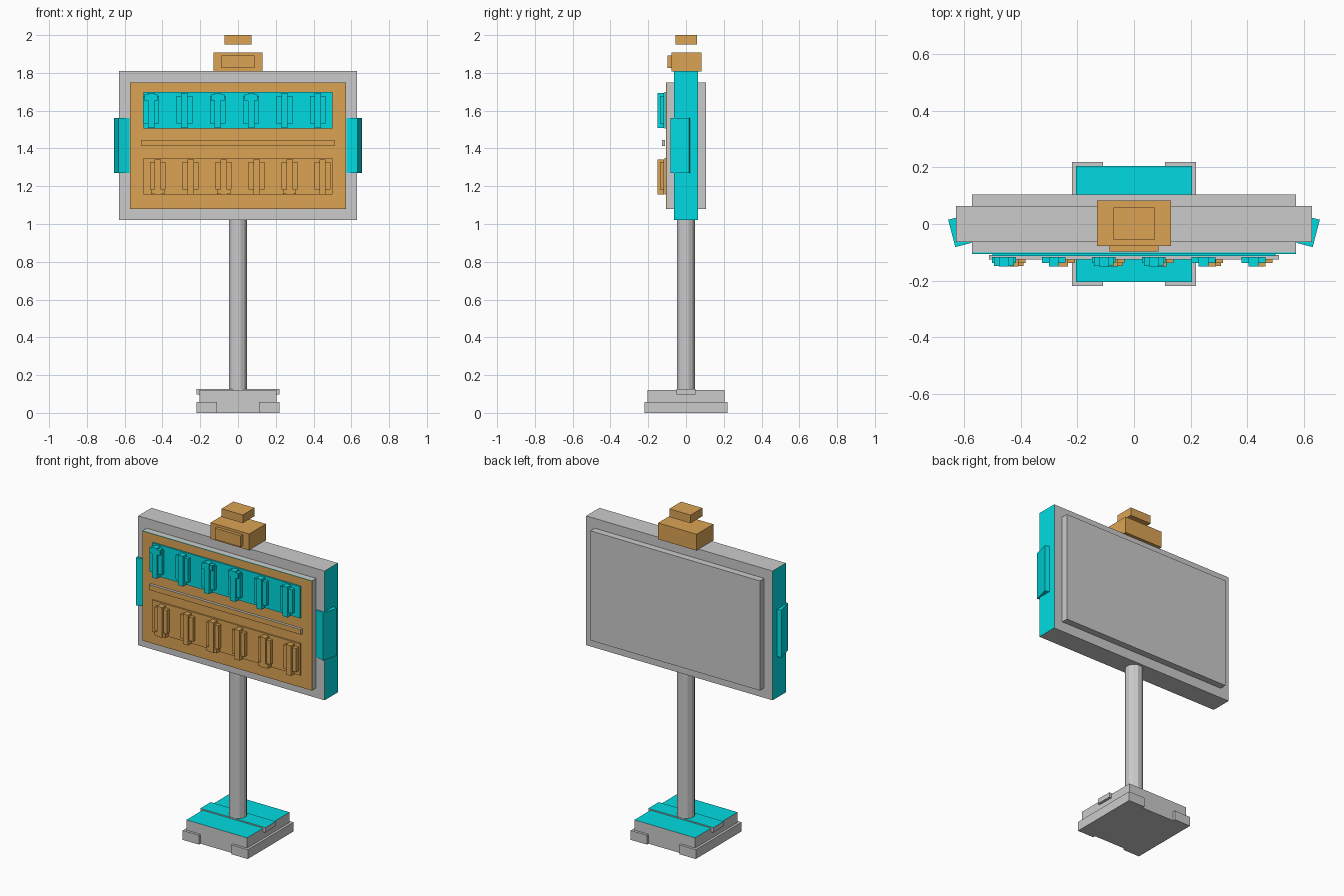
import bpy
import bmesh
import math
from mathutils import Vector

if "Cube" in bpy.data.objects:
    bpy.data.objects.remove(bpy.data.objects["Cube"])


def material(name, color):
    m = bpy.data.materials.new(name)
    m.diffuse_color = color
    m.use_nodes = True
    m.node_tree.nodes["Principled BSDF"].inputs["Base Color"].default_value = m.diffuse_color
    return m


CYAN = material("cyan", (0.0, 0.71, 0.75, 1))
ORANGE = material("orange", (0.71, 0.37, 0.09, 1))
AXES = {"+x": (1, 0, 0), "-x": (-1, 0, 0), "-y": (0, -1, 0), "+z": (0, 0, 1)}


def box(name, x, y, z, mat=None, painted=None, rot=0):
    """Box from ranges; painted = {face direction: material} for single faces."""
    spans = (x, y, z)
    bm = bmesh.new()
    bmesh.ops.create_cube(bm, size=1)
    bmesh.ops.scale(bm, vec=[b - a for a, b in spans], verts=bm.verts)
    bm.normal_update()
    me = bpy.data.meshes.new(name)
    me.materials.append(mat)
    for direction, m in (painted or {}).items():
        me.materials.append(m)
        for f in bm.faces:
            if f.normal.dot(Vector(AXES[direction])) > 0.9:
                f.material_index = len(me.materials) - 1
    bm.to_mesh(me)
    bm.free()
    ob = bpy.data.objects.new(name, me)
    ob.location = [(a + b) / 2 for a, b in spans]
    ob.rotation_euler.z = rot
    bpy.context.collection.objects.link(ob)
    return ob


# Base: slab, side feet and a raised cross strip
box("base_slab", (-0.205, 0.205), (-0.205, 0.205), (0, 0.12), None, {"+z": CYAN})
for s in (-1, 1):
    box("base_foot", sorted((s * 0.11, s * 0.22)), (-0.22, 0.22), (0, 0.057))
box("base_strip", (-0.22, 0.22), (-0.05, 0.05), (0.097, 0.127), None, {"+z": CYAN})

# Post
bpy.ops.mesh.primitive_cylinder_add(vertices=12, radius=0.05, depth=0.95,
                                    location=(0, 0, 0.575),
                                    rotation=(0, 0, math.radians(15)))
bpy.context.object.name = "post"

# Board housing with raised panels front and back
box("board_frame", (-0.63, 0.63), (-0.064, 0.064), (1.02, 1.81), None,
    {"+x": CYAN, "-x": CYAN})
box("board_panel", (-0.573, 0.573), (-0.1, 0.105), (1.08, 1.75))
box("board_face", (-0.573, 0.573), (-0.106, -0.098), (1.08, 1.75), ORANGE,
    {"+z": CYAN})

# Display windows and divider
box("upper_window", (-0.5, 0.5), (-0.114, -0.104), (1.505, 1.7), CYAN)
box("lower_window", (-0.5, 0.5), (-0.114, -0.104), (1.155, 1.35), ORANGE)
box("divider_bar", (-0.512, 0.512), (-0.126, -0.11), (1.413, 1.445), None,
    {"-y": ORANGE})


# Display markers: plate, centre rib, optional top crossbar or bottom cap
def marker(name, cx, z0, mat, crossbar=False, cap=False):
    box(name + "_plate", (cx - 0.042, cx + 0.042), (-0.138, -0.116),
        (z0 + 0.025, z0 + 0.17), mat)
    box(name + "_rib", (cx - 0.017, cx + 0.017), (-0.15, -0.116),
        (z0, z0 + 0.185), mat)
    if crossbar:
        box(name + "_crossbar", (cx - 0.035, cx + 0.035), (-0.148, -0.116),
            (z0 + 0.145, z0 + 0.178), mat)
    if cap:
        box(name + "_cap", (cx - 0.035, cx + 0.035), (-0.148, -0.116),
            (z0 + 0.002, z0 + 0.026), mat, )


for i in range(6):
    marker("upper_marker", -0.46 + 0.1765 * i, 1.508, CYAN, crossbar=i in (0, 2, 3))
    marker("lower_marker", -0.425 + 0.1745 * i, 1.157, ORANGE, cap=i in (0, 2, 4))

# Angled side pods
for s in (-1, 1):
    cx = s * 0.6155
    box("side_pod", (cx - 0.03, cx + 0.03), (-0.0757, 0.0243), (1.27, 1.56),
        CYAN, rot=-s * math.radians(14.5))

# Top beacon with front plate and floating cap
box("beacon_body", (-0.13, 0.13), (-0.078, 0.083), (1.808, 1.908), ORANGE)
box("beacon_plate", (-0.087, 0.087), (-0.098, -0.07), (1.825, 1.893), ORANGE)
box("beacon_cap", (-0.072, 0.072), (-0.056, 0.058), (1.95, 2.0), ORANGE)
